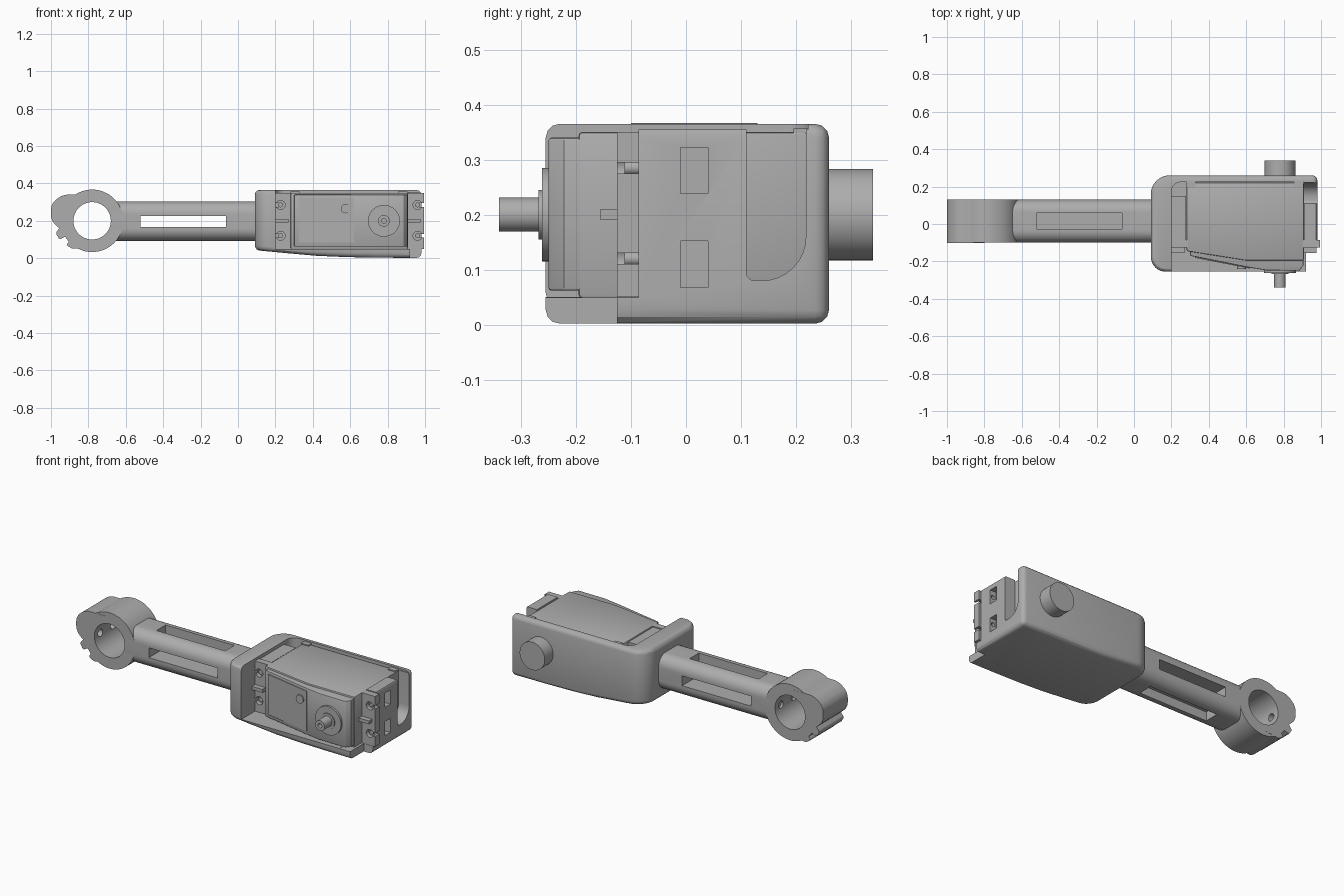
import bpy, bmesh
from math import cos, sin, pi, radians
from mathutils import Vector

if "Cube" in bpy.data.objects:
    bpy.data.objects.remove(bpy.data.objects["Cube"])

grey = bpy.data.materials.new("plain grey")
grey.use_nodes = True
colour = (0.42, 0.42, 0.42, 1)
grey.diffuse_color = colour
grey.node_tree.nodes["Principled BSDF"].inputs["Base Color"].default_value = colour


def rounded(corners, steps=8):
    """Outline from (u, v, radius) corners."""
    out = []
    for i, (u, v, r) in enumerate(corners):
        p = Vector((u, v))
        if not r:
            out.append(p)
            continue
        a = (Vector(corners[i - 1][:2]) - p).normalized()
        b = (Vector(corners[(i + 1) % len(corners)][:2]) - p).normalized()
        for k in range(steps + 1):
            t = pi / 2 * k / steps
            out.append(p + r * (a * (1 - sin(t)) + b * (1 - cos(t))))
    return out


def rect(u0, u1, v0, v1, r=0):
    return rounded([(u0, v0, r), (u1, v0, r), (u1, v1, r), (u0, v1, r)])


def circle(u, v, r, n=48):
    return [(u + r * cos(2 * pi * k / n), v + r * sin(2 * pi * k / n)) for k in range(n)]


def prism(name, outline, axis, lo, hi):
    """Extrude an outline along an axis from lo to hi."""
    place = {"x": lambda u, v, w: (w, u, v),
             "y": lambda u, v, w: (u, w, v),
             "z": lambda u, v, w: (u, v, w)}[axis]
    bm = bmesh.new()
    ends = [[bm.verts.new(place(p[0], p[1], w)) for p in outline] for w in (lo, hi)]
    for ring in ends:
        bm.faces.new(ring)
    for i in range(len(outline)):
        bm.faces.new((ends[0][i - 1], ends[0][i], ends[1][i], ends[1][i - 1]))
    bmesh.ops.recalc_face_normals(bm, faces=bm.faces)
    mesh = bpy.data.meshes.new(name)
    bm.to_mesh(mesh)
    bm.free()
    ob = bpy.data.objects.new(name, mesh)
    ob.data.materials.append(grey)
    bpy.context.collection.objects.link(ob)
    return ob


def apply(ob, mod):
    bpy.context.view_layer.objects.active = ob
    bpy.ops.object.modifier_apply(modifier=mod.name)


def boolean(ob, tools, op="DIFFERENCE"):
    for tool in tools:
        mod = ob.modifiers.new("boolean", "BOOLEAN")
        mod.operation, mod.solver, mod.object = op, "EXACT", tool
        apply(ob, mod)
        bpy.data.objects.remove(tool)


def bevel(ob, width, segments=3):
    mod = ob.modifiers.new("bevel", "BEVEL")
    mod.width, mod.segments = width, segments
    mod.limit_method, mod.angle_limit = "ANGLE", radians(40)
    apply(ob, mod)


HOLE_Z = (0.12, 0.285)
SHAFT = (0.78, 0.2)

# Housing: rounded block with a rising underside
housing = prism("housing", rounded([(0.09, -0.255, 0.08), (0.98, -0.255, 0),
                                    (0.98, 0.26, 0), (0.09, 0.26, 0.1)]), "z", 0, 0.365)
boolean(housing, [prism("cutter", [(0, -0.1), (1.1, -0.1), (1.1, 0.001), (0.75, 0.003), (0.58, 0.006),
                                   (0.42, 0.013), (0.25, 0.028), (0, 0.052)], "y", -0.5, 0.5)])
bevel(housing, 0.025)

# Housing: cavity, open front, end slot and pockets
cuts = [prism("cutter", rounded([(0.2, -0.4, 0), (0.91, -0.4, 0), (0.91, 0.224, 0),
                                 (0.2, 0.224, 0.05)]), "z", 0.05, 0.5),
        prism("cutter", rect(0.85, 1.1, -0.4, -0.086), "z", 0.049, 0.5),
        prism("cutter", rect(0.92, 1.1, -0.4, -0.125), "z", -0.1, 0.2),
        prism("cutter", rect(0.88, 1.1, -0.2, 0.222), "z", 0.355, 0.5),
        prism("cutter", rounded([(0.11, 0.5, 0), (0.11, 0.08, 0.015), (0.218, 0.08, 0.08),
                                 (0.218, 0.5, 0)]), "x", 0.89, 1.1)]
for z in (0.11, 0.28):
    cuts.append(prism("cutter", rect(-0.01, 0.04, z - 0.042, z + 0.042), "x", 0.94, 1.1))
for z in HOLE_Z:
    cuts.append(prism("cutter", circle(0.96, z, 0.012, 16), "y", -0.2, 0.02))
boolean(housing, cuts)

# Inner post carrying the left mounting tab, and two locating ribs
prism("inner_post", rect(0.195, 0.278, -0.085, 0.15), "z", 0.045, 0.345)
for i, x in enumerate((0.28, 0.855)):
    prism(f"locating_rib_{i}", rect(x, x + 0.05, 0.195, 0.226), "z", 0.045, 0.357)

# Rear pivot pin
prism("rear_pivot_pin", circle(*SHAFT, 0.083), "y", 0.25, 0.34)

# Motor body and its sloping front lid
body = prism("motor_body", [(0.282, 0.222), (0.908, 0.222), (0.908, -0.195), (0.6, -0.195),
                            (0.282, -0.145)], "z", 0.048, 0.35)
bevel(body, 0.006, 2)
lid = prism("motor_lid", [(0.3, -0.1), (0.905, -0.1), (0.905, -0.222), (0.885, -0.25), (0.71, -0.248),
                          (0.6, -0.23), (0.3, -0.17)], "z", 0.062, 0.34)
bevel(lid, 0.005, 2)

# Shallow raised panel on the lid
prism("lid_panel", [(0.325, -0.1), (0.62, -0.1), (0.62, -0.238), (0.325, -0.181)],
      "z", 0.085, 0.325)

# Mounting tabs with open-ended screw holes
for name, x0, x1, hx, slot in (("left_tab", 0.2, 0.29, 0.228, (0.19, 0.228)),
                               ("right_tab", 0.9, 0.995, 0.96, (0.96, 1.1))):
    tab = prism(name, rect(x0, x1, 0.05, 0.35), "y", -0.125, -0.0855)
    holes = []
    for z in HOLE_Z:
        holes.append(prism("cutter", circle(hx, z, 0.024, 24), "y", -0.2, -0.1))
        holes.append(prism("cutter", rect(*slot, z - 0.01, z + 0.01), "y", -0.2, 0))
    boolean(tab, holes)
    for z in HOLE_Z:
        prism(name + "_screw", circle(hx, z, 0.013, 16), "y", -0.112, -0.07)
    # Stiffening web between the holes
    prism(name + "_web", rect(x0, x1 - 0.02, 0.19, 0.21), "y", -0.155, -0.12)

# Output boss, collar, hollow shaft and lid button
prism("output_boss", circle(*SHAFT, 0.085), "y", -0.262, -0.15)
prism("output_collar", circle(*SHAFT, 0.045), "y", -0.268, -0.2)
shaft = prism("output_shaft", circle(*SHAFT, 0.031, 32), "y", -0.34, -0.25)
boolean(shaft, [prism("cutter", circle(*SHAFT, 0.013, 16), "y", -0.4, -0.3)])
prism("lid_button", circle(0.575, 0.265, 0.025, 24), "y", -0.24, -0.2)

# Arm with a through slot and pockets above and below
arm = prism("arm", rect(-0.1, 0.13, 0.092, 0.303, 0.065), "x", -0.668, 0.12)
boolean(arm, [prism("cutter", rect(-0.52, -0.065, 0.168, 0.227), "y", -0.5, 0.5),
              prism("cutter", rect(-0.52, -0.065, -0.028, 0.058), "z", 0.25, 0.5),
              prism("cutter", rect(-0.52, -0.065, -0.028, 0.058), "z", -0.1, 0.145)])

# Clamp ring with a notched lug
ring = prism("clamp_ring", circle(-0.78, 0.2, 0.167, 64), "y", -0.1, 0.13)
lug = prism("lug", rounded([(-0.8, 0.34, 0), (-0.94, 0.34, 0.03), (-1.0, 0.29, 0.03), (-1.0, 0.2, 0.03),
                            (-0.955, 0.16, 0), (-0.975, 0.135, 0.01), (-0.955, 0.1, 0.01),
                            (-0.925, 0.115, 0), (-0.9, 0.095, 0), (-0.918, 0.07, 0.01),
                            (-0.885, 0.05, 0.01), (-0.8, 0.06, 0)], 5), "y", -0.101, 0.131)
boolean(ring, [lug], "UNION")
cuts = [prism("cutter", circle(-0.78, 0.2, 0.1, 64), "y", -0.5, 0.5)]
cuts += [prism("cutter", circle(y, 0.2, 0.022, 24), "x", -0.96, -0.62) for y in (-0.045, 0.075)]
boolean(ring, cuts)

# Smooth curved surfaces, keep edges crisp
for ob in bpy.context.collection.objects:
    if ob.type == "MESH" and grey.name in ob.data.materials:
        bpy.ops.object.select_all(action="DESELECT")
        ob.select_set(True)
        bpy.context.view_layer.objects.active = ob
        bpy.ops.object.shade_smooth_by_angle(angle=radians(30))
